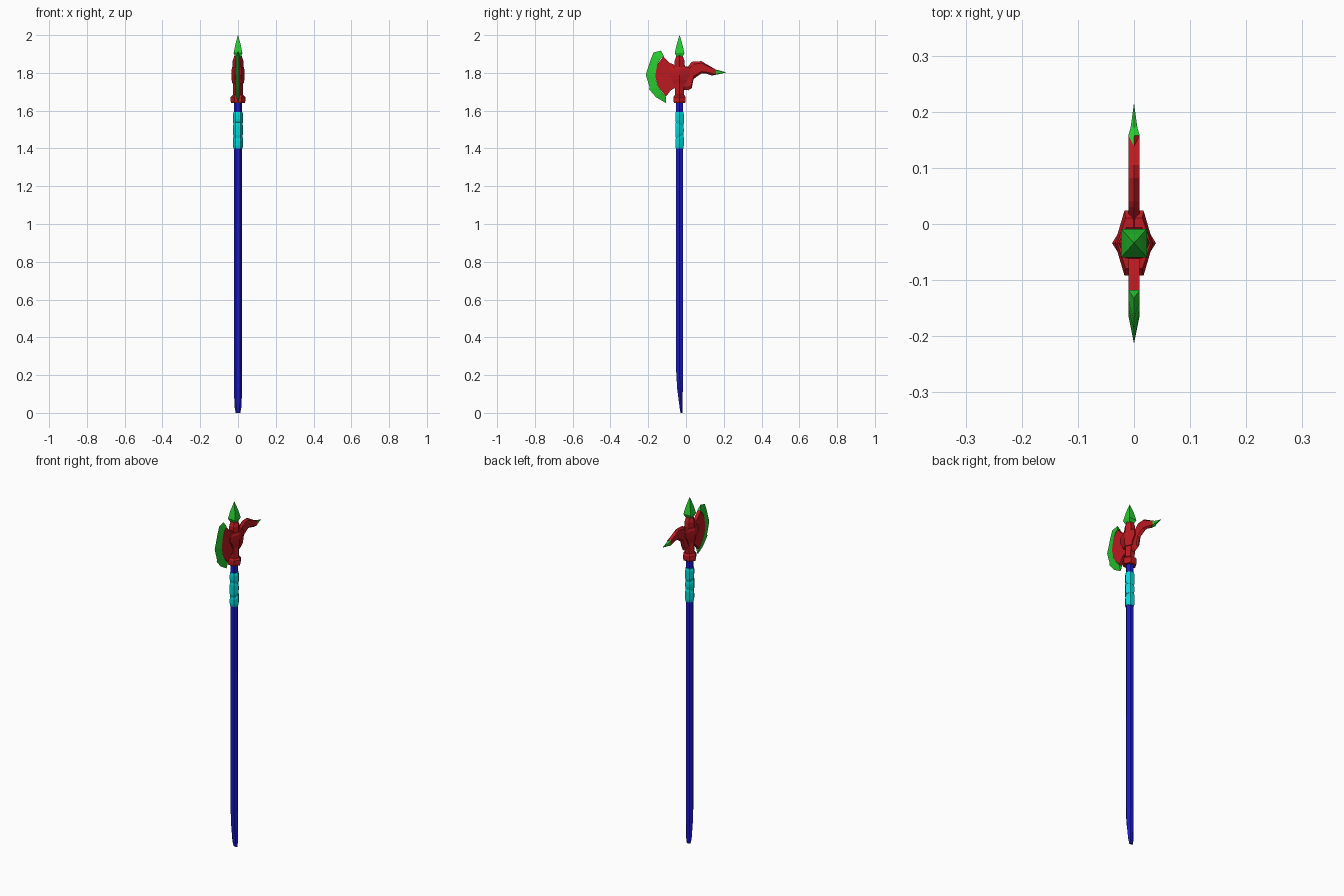
import bpy, bmesh, math

if "Cube" in bpy.data.objects:
    bpy.data.objects.remove(bpy.data.objects["Cube"])

CY = -0.034  # shaft axis


def mat(name, c):
    m = bpy.data.materials.new(name)
    m.diffuse_color = (*c, 1)
    m.use_nodes = True
    m.node_tree.nodes["Principled BSDF"].inputs["Base Color"].default_value = m.diffuse_color
    return m


BLUE = mat("wood", (0.01, 0.01, 0.6))
CYAN = mat("wrap", (0.0, 0.7, 0.72))
RED = mat("metal", (0.5, 0.01, 0.015))
GREEN = mat("edge", (0.02, 0.6, 0.03))


def build(name, verts, faces, m):
    bm = bmesh.new()
    vs = [bm.verts.new(v) for v in verts]
    for f in faces:
        bm.faces.new([vs[i] for i in f])
    bmesh.ops.remove_doubles(bm, verts=bm.verts, dist=1e-5)
    bmesh.ops.recalc_face_normals(bm, faces=bm.faces)
    me = bpy.data.meshes.new(name)
    bm.to_mesh(me)
    bm.free()
    me.materials.append(m)
    ob = bpy.data.objects.new(name, me)
    bpy.context.collection.objects.link(ob)
    return ob


def loft(name, rings, m):
    """Skin a list of equal-length point rings and cap both ends."""
    n = len(rings[0])
    verts = [p for r in rings for p in r]
    faces = [(k * n + i, k * n + (i + 1) % n, (k + 1) * n + (i + 1) % n, (k + 1) * n + i)
             for k in range(len(rings) - 1) for i in range(n)]
    faces += [tuple(range(n)), tuple(range(len(verts) - n, len(verts)))]
    return build(name, verts, faces, m)


def hexring(z, rx, ry, cy=CY, tilt=0.0):
    """Hexagon with points on x; tilt slants it along y."""
    pts = [(1, 0), (.5, 1), (-.5, 1), (-1, 0), (-.5, -1), (.5, -1)]
    return [(rx * a, cy + ry * b, z + tilt * ry * b) for a, b in pts]


# Shaft with a whittled foot
loft("shaft", [hexring(0.0, .012, .005, -.024), hexring(.03, .018, .008, -.026),
               hexring(.13, .022, .015, -.032), hexring(.22, .022, .018),
               hexring(1.66, .021, .018)], BLUE)

# Grip wraps: three slanted, slightly bulging bands
for i, (z, tilts) in enumerate([(1.40, (0, .45)), (1.465, (.45, -.45)), (1.53, (-.45, 0))]):
    h = .064
    loft(f"grip_wrap_{i + 1}", [hexring(z, .024, .020, tilt=tilts[0]),
                                hexring(z + .015, .027, .0225, tilt=tilts[0]),
                                hexring(z + h - .015, .027, .0225, tilt=tilts[1]),
                                hexring(z + h, .024, .020, tilt=tilts[1])], CYAN)

# Socket collar, socket body and cross band
loft("socket_collar", [hexring(1.64, .036, .029), hexring(1.65, .039, .032),
                       hexring(1.672, .039, .032), hexring(1.682, .03, .026)], RED)
loft("socket_body", [hexring(1.67, .027, .023), hexring(1.74, .027, .025),
                     hexring(1.83, .028, .028), hexring(1.865, .028, .026),
                     hexring(1.90, .016, .014)], RED)
loft("cross_band", [hexring(1.745, .030, .034), hexring(1.765, .034, .040),
                    hexring(1.79, .034, .058), hexring(1.818, .034, .058),
                    hexring(1.832, .030, .045)], RED)

# Top spike: square section
def square(z, r):
    return [(s * r, CY + t * r * 1.1, z) for s, t in ((1, 1), (-1, 1), (-1, -1), (1, -1))]

loft("top_spike", [square(1.885, .015), square(1.905, .023), square(1.95, .014),
                   square(2.0, .0005)], GREEN)

# Axe blade body: flat plate in the yz plane
inner = [(-.12, 1.888), (-.152, 1.845), (-.163, 1.785), (-.15, 1.73), (-.106, 1.675)]
root = [(-.08, 1.708), (-.05, 1.725), (-.03, 1.73), (-.03, 1.84), (-.06, 1.842), (-.09, 1.855)]
loft("blade_body", [[(s * .010, y, z) for y, z in inner + root] for s in (-1, 1)], RED)

# Cutting edge: bevelled wedge stepping round the blade
edge_in = [(-.118, 1.89), (-.135, 1.875), (-.152, 1.845), (-.163, 1.785), (-.152, 1.735),
           (-.146, 1.725), (-.125, 1.695), (-.106, 1.675)]
edge_out = [(-.132, 1.918), (-.172, 1.908), (-.188, 1.868), (-.213, 1.79), (-.192, 1.722),
            (-.196, 1.715), (-.16, 1.672), (-.106, 1.64)]
loft("cutting_edge", [[(-.010, a, b), (.010, a, b), (0, c, d)]
                      for (a, b), (c, d) in zip(edge_in, edge_out)], GREEN)

# Back horn: ridged top and bottom, flat cheeks
def horn(y, top, bot, w=.010, back=0.0):
    d = (top - bot) * .15
    return [(0, y, top), (w, y + back, top - d), (w, y + back, bot + d),
            (0, y, bot), (-w, y + back, bot + d), (-w, y + back, top - d)]

loft("back_horn", [horn(-.03, 1.83, 1.71), horn(.012, 1.835, 1.708), horn(.030, 1.858, 1.718),
                   horn(.040, 1.860, 1.768), horn(.082, 1.862, 1.797),
                   horn(.105, 1.848, 1.797), horn(.138, 1.823, 1.786, .010, .02)], RED)
loft("horn_tip", [horn(.138, 1.823, 1.786, .010, .02),
                  horn(.172, 1.814, 1.793, .006), horn(.213, 1.803, 1.802, .0004)], GREEN)
